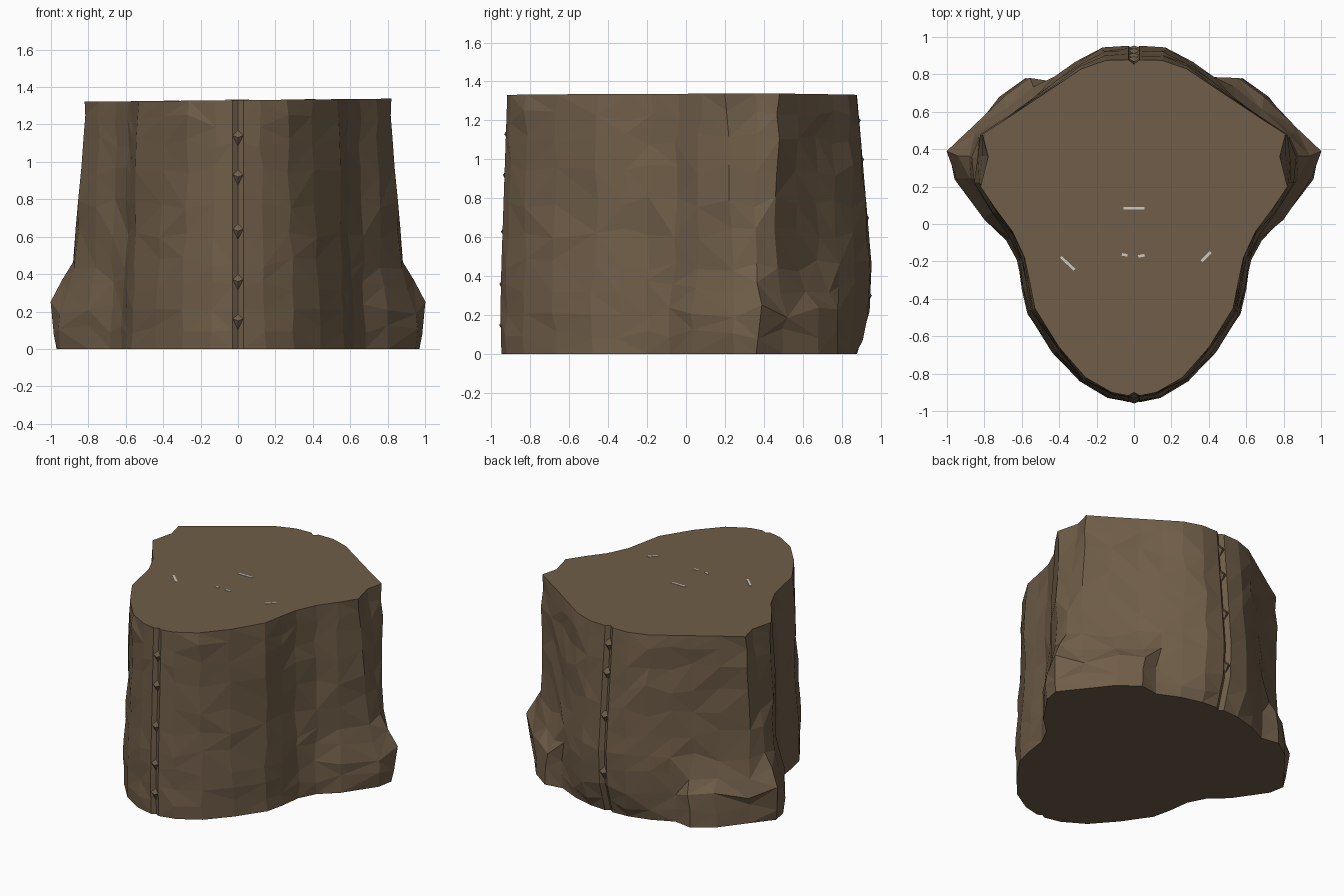
import bpy, bmesh, random, math
from mathutils import Vector

if "Cube" in bpy.data.objects:
    bpy.data.objects.remove(bpy.data.objects["Cube"])

random.seed(4)


def material(name, rgb):
    m = bpy.data.materials.new(name)
    m.diffuse_color = (*rgb, 1)
    m.use_nodes = True
    m.node_tree.nodes["Principled BSDF"].inputs["Base Color"].default_value = m.diffuse_color
    return m


bark = material("brown_bark", (0.16, 0.11, 0.065))
pale = material("pale_chip", (0.62, 0.59, 0.53))

# half outlines (x >= 0), running from front seam to back seam, per height
foot = [(0, -.95), (.15, -.92), (.30, -.83), (.44, -.67), (.57, -.48), (.60, -.35),
        (.62, -.20), (.68, -.08), (.80, .03), (.95, .25), (.97, .36), (.86, .50),
        (.72, .68), (.58, .78), (.45, .76), (.30, .83), (.15, .87), (0, .88)]
flare = [(0, -.955), (.15, -.92), (.30, -.83), (.43, -.68), (.57, -.49), (.60, -.34),
         (.62, -.20), (.68, -.08), (.80, .03), (.96, .25), (1.0, .38), (.86, .51),
         (.70, .67), (.56, .77), (.45, .77), (.31, .87), (.17, .935), (0, .945)]
waist = [(0, -.95), (.14, -.915), (.29, -.83), (.42, -.69), (.555, -.47), (.585, -.33),
         (.60, -.20), (.67, -.06), (.77, .05), (.87, .24), (.89, .36), (.83, .46),
         (.68, .57), (.53, .68), (.42, .78), (.30, .87), (.17, .935), (0, .955)]
crown = [(0, -.92), (.12, -.90), (.26, -.82), (.40, -.66), (.53, -.45), (.56, -.30),
         (.585, -.18), (.65, -.04), (.74, .08), (.82, .20), (.78, .36), (.81, .48),
         (.67, .57), (.52, .67), (.40, .75), (.28, .83), (.15, .875), (0, .88)]
keys = [(0, foot), (.22, flare), (.46, waist), (1.33, crown)]


def outline(z):
    """Half outline at height z, with a shallow seam groove front and back."""
    for (z0, a), (z1, b) in zip(keys, keys[1:]):
        if z <= z1:
            t = (z - z0) / (z1 - z0)
            pts = [Vector(p).lerp(Vector(q), t) for p, q in zip(a, b)]
            break
    f, k = pts[0], pts[-1]
    return ([Vector((0, f.y + .02)), Vector((.03, f.y + .002))] + pts[1:-1]
            + [Vector((.03, k.y - .002)), Vector((0, k.y - .025))])


# trunk: mirrored loft with small symmetric chips
bm = bmesh.new()
levels = [0, .1, .22, .34, .46, .62, .78, .94, 1.1, 1.22, 1.33]
rings = []
for i, z in enumerate(levels):
    half = outline(z)
    inner = 0 < i < len(levels) - 1
    pts = []
    for j, p in enumerate(half):
        dz = 0
        if inner and 1 < j < len(half) - 2:
            p = p + Vector((random.uniform(-.012, .008), random.uniform(-.012, .012)))
            dz = random.uniform(-.035, .035)
        pts.append((p.x, p.y, z + dz))
    full = pts + [(-x, y, h) for x, y, h in pts[-2:0:-1]]
    rings.append([bm.verts.new((x, y, h + (.01 * x if i == len(levels) - 1 else 0)))
                  for x, y, h in full])
n = len(rings[0])
for lo, hi in zip(rings, rings[1:]):
    for j in range(n):
        a, b, c, d = lo[j], lo[(j + 1) % n], hi[(j + 1) % n], hi[j]
        if random.random() < .5:
            bm.faces.new((a, b, c))
            bm.faces.new((a, c, d))
        else:
            bm.faces.new((a, b, d))
            bm.faces.new((b, c, d))
bm.faces.new(rings[0])
bm.faces.new(rings[-1])
bmesh.ops.recalc_face_normals(bm, faces=bm.faces)
me = bpy.data.meshes.new("trunk")
bm.to_mesh(me)
bm.free()
me.materials.append(bark)
bpy.context.collection.objects.link(bpy.data.objects.new("trunk", me))


# small knots bridging the seams
def knot(name, z, front):
    pts = outline(z)
    y = pts[1].y if front else pts[-2].y
    s = -1 if front else 1
    v = [(-.05, y - s * .01, z + .02), (.05, y - s * .01, z + .02),
         (0, y - s * .02, z - .05), (0, y + s * .008, z), (0, y - s * .02, z + .04)]
    f = [(0, 2, 3), (2, 1, 3), (1, 4, 3), (4, 0, 3), (0, 4, 1, 2)]
    m = bpy.data.meshes.new(name)
    m.from_pydata(v, [], f)
    b = bmesh.new()
    b.from_mesh(m)
    bmesh.ops.recalc_face_normals(b, faces=b.faces)
    b.to_mesh(m)
    b.free()
    m.materials.append(bark)
    bpy.context.collection.objects.link(bpy.data.objects.new(name, m))


for z in (.15, .36, .63, .92, 1.13):
    knot("front_knot", z, True)
for z in (.3, .7, 1.0, 1.2):
    knot("back_knot", z, False)

# thin pale chips on the cut top
for x, y, length, angle in ((0, .085, .11, 0), (-.05, -.165, .03, -10), (.04, -.17, .035, 10),
                            (.385, -.175, .07, 45), (-.355, -.21, .10, -43)):
    bpy.ops.mesh.primitive_cube_add(size=1, location=(x, y, 1.33 + .01 * x),
                                    rotation=(0, 0, math.radians(angle)))
    chip = bpy.context.object
    chip.name = "top_chip"
    chip.scale = (length, .014, .006)
    chip.data.materials.append(pale)
